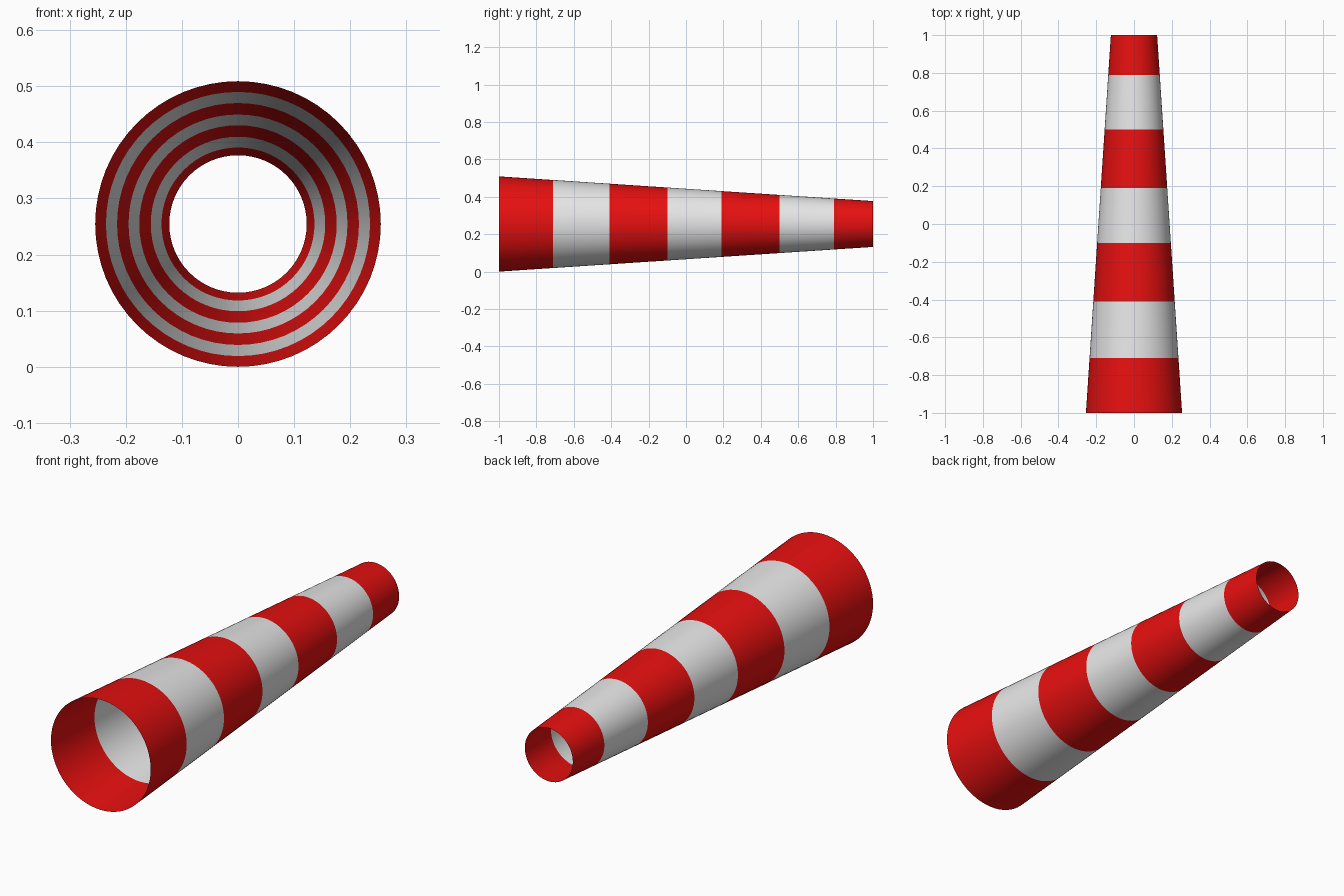
import bpy, bmesh, math

if "Cube" in bpy.data.objects:
    bpy.data.objects.remove(bpy.data.objects["Cube"])

SIDES = 64
R_FRONT, R_BACK = 0.2545, 0.1225
CENTRE_Z = R_FRONT
# Stripe boundaries along the tapered sleeve
STRIPES = [-1.0, -0.71, -0.41, -0.10, 0.19, 0.50, 0.79, 1.0]


def material(name, rgb):
    mat = bpy.data.materials.new(name)
    mat.diffuse_color = (*rgb, 1.0)
    mat.use_nodes = True
    mat.node_tree.nodes["Principled BSDF"].inputs["Base Color"].default_value = mat.diffuse_color
    return mat


def ring(bm, y):
    r = R_FRONT + (R_BACK - R_FRONT) * (y + 1) / 2
    angles = [2 * math.pi * i / SIDES for i in range(SIDES)]
    return [bm.verts.new((r * math.cos(a), y, CENTRE_Z + r * math.sin(a))) for a in angles]


# Open-ended fabric sleeve, one band of faces per stripe
bm = bmesh.new()
rings = [ring(bm, y) for y in STRIPES]
for band, (a, b) in enumerate(zip(rings, rings[1:])):
    for i in range(SIDES):
        j = (i + 1) % SIDES
        face = bm.faces.new((a[i], b[i], b[j], a[j]))
        face.material_index = band % 2  # alternate red and white
        face.smooth = True
bm.normal_update()
# Make the faces point outward
if bm.faces[:][0].normal.x < 0:
    bmesh.ops.reverse_faces(bm, faces=bm.faces[:])

mesh = bpy.data.meshes.new("striped_sleeve")
bm.to_mesh(mesh)
bm.free()
mesh.materials.append(material("red fabric", (0.8, 0.005, 0.005)))
mesh.materials.append(material("white fabric", (0.8, 0.8, 0.8)))
sleeve = bpy.data.objects.new("striped_sleeve", mesh)
bpy.context.collection.objects.link(sleeve)
